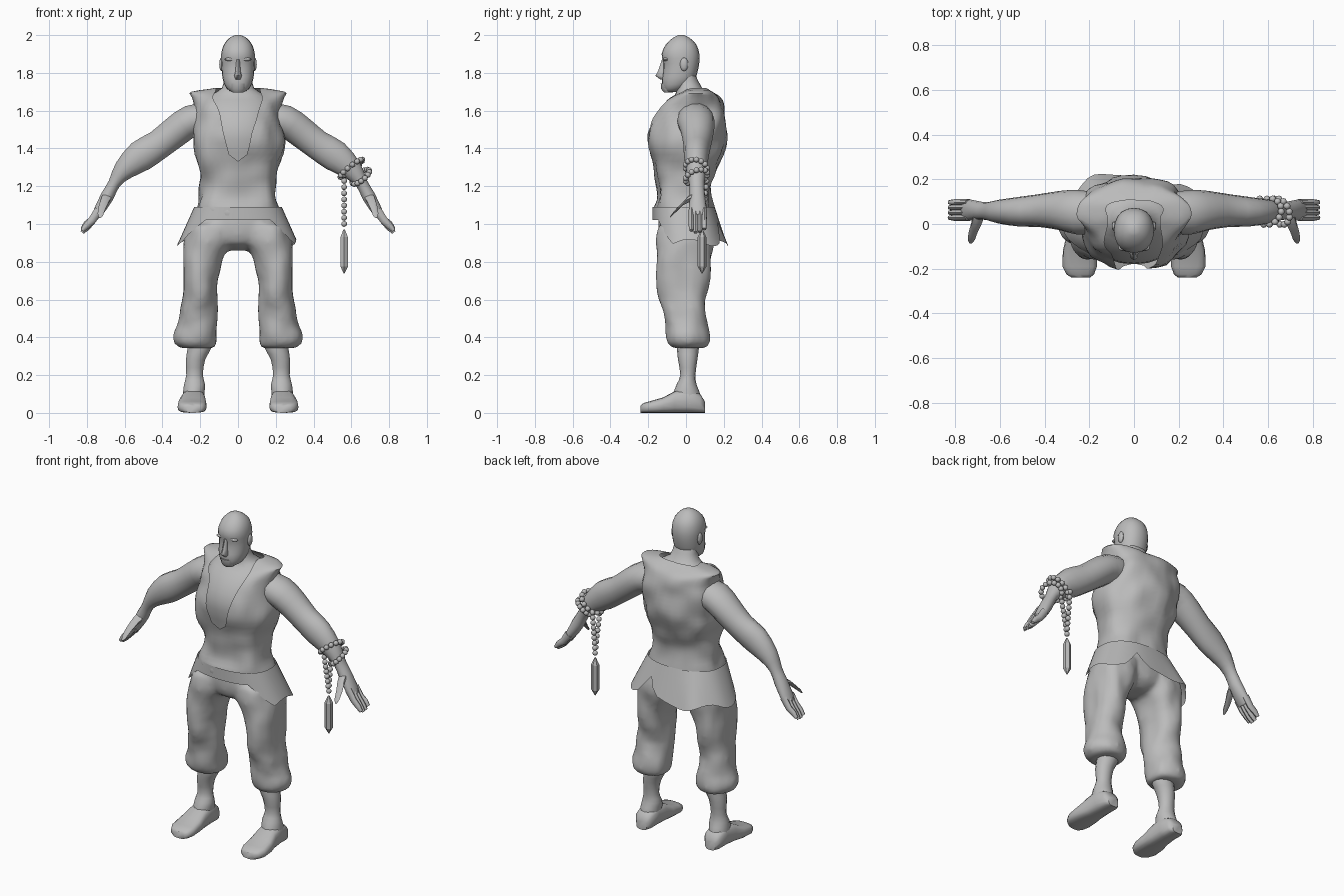
import bpy, bmesh, math
from mathutils import Vector, noise

if "Cube" in bpy.data.objects:
    bpy.data.objects.remove(bpy.data.objects["Cube"])

grey = bpy.data.materials.new("plain grey")
grey.diffuse_color = (0.5, 0.5, 0.5, 1)
grey.use_nodes = True
grey.node_tree.nodes["Principled BSDF"].inputs["Base Color"].default_value = grey.diffuse_color
X, Y, Z = Vector((1, 0, 0)), Vector((0, 1, 0)), Vector((0, 0, 1))


def finish(name, bm, mirror=False, angle=50):
    bmesh.ops.recalc_face_normals(bm, faces=bm.faces[:])
    me = bpy.data.meshes.new(name)
    bm.to_mesh(me)
    bm.free()
    me.materials.append(grey)
    ob = bpy.data.objects.new(name, me)
    bpy.context.collection.objects.link(ob)
    bpy.ops.object.select_all(action='DESELECT')
    ob.select_set(True)
    bpy.context.view_layer.objects.active = ob
    bpy.ops.object.shade_smooth_by_angle(angle=math.radians(angle))
    if mirror:
        ob.modifiers.new("mirror", 'MIRROR').use_mirror_merge = False
    return ob


def smooth_rows(rows, k):
    """Catmull-Rom interpolation of section rows."""
    out = []
    for i in range(len(rows) - 1):
        a, b, c, d = (rows[max(0, min(len(rows) - 1, i + o))] for o in (-1, 0, 1, 2))
        for s in range(k):
            t = s / k
            out.append([0.5 * (2 * q + (r - p) * t + (2 * p - 5 * q + 4 * r - w) * t * t
                        + (3 * q - p - 3 * r + w) * t ** 3) for p, q, r, w in zip(a, b, c, d)])
    return out + [list(rows[-1])]


def power(v, e):
    return math.copysign(abs(v) ** e, v)


def loft(name, rings, n=16, p=2.0, fold=0, cap=True, mirror=False, angle=50, gap=None):
    """Skin rings of (centre, u axis, v axis); gap(ring) leaves an opening at the front."""
    bm, rows = bmesh.new(), []
    for c, u, v in rings:
        a0 = gap((c, u, v)) if gap else 0
        row = []
        for i in range(n + 1 if gap else n):
            a = a0 + (2 * math.pi - 2 * a0) * i / n
            co = c + u * power(math.sin(a), 2 / p) - v * power(math.cos(a), 2 / p)
            if fold:
                co += (co - c).normalized() * fold * noise.noise(Vector((co.x * 11, co.y * 11, co.z * 8)))
            row.append(bm.verts.new(co))
        rows.append(row)
    for a, b in zip(rows, rows[1:]):
        for i in range(n):
            j = i + 1 if gap else (i + 1) % n
            bm.faces.new((a[i], a[j], b[j], b[i]))
    if cap:
        bm.faces.new(rows[0])
        bm.faces.new(rows[-1])
    if gap:
        bmesh.ops.remove_doubles(bm, verts=bm.verts[:], dist=0.0005)
    return finish(name, bm, mirror, angle)


def upright(rows, k=2):
    """Rows of (z, centre x, front y, back y, half width)."""
    return [(Vector((x, (f + b) / 2, z)), X * w, Y * (b - f) / 2)
            for z, x, f, b, w in smooth_rows(rows, k)]


def limb(rows):
    """Rows of (x, y, z, radius across, radius in y)."""
    pts = [Vector(r[:3]) for r in rows]
    out = []
    for i, r in enumerate(rows):
        t = pts[min(i + 1, len(pts) - 1)] - pts[max(i - 1, 0)]
        t.y = 0
        out.append((pts[i], Y.cross(t).normalized() * r[3], Y * r[4]))
    return out


# Head, face and neck
loft("head", upright([
    (1.70, 0, -.112, -.04, .035), (1.72, 0, -.122, 0, .062), (1.76, 0, -.128, .045, .079),
    (1.80, 0, -.122, .06, .085), (1.85, 0, -.120, .07, .088), (1.90, 0, -.129, .071, .089),
    (1.95, 0, -.107, .055, .075), (1.985, 0, -.07, .02, .045), (2.0, 0, -.04, -.01, .014)]), 20, 2.2)
loft("nose", upright([(1.765, 0, -.136, -.10, .014), (1.785, 0, -.162, -.10, .020),
                      (1.81, 0, -.148, -.10, .013), (1.87, 0, -.128, -.10, .010)], 1), 8)
loft("beard", upright([(1.695, 0, -.115, -.07, .03), (1.715, 0, -.132, -.06, .042),
                       (1.745, 0, -.134, -.06, .045)], 1), 10)


def blob(name, pos, size):
    bm = bmesh.new()
    bmesh.ops.create_uvsphere(bm, u_segments=10, v_segments=6, radius=1)
    for v in bm.verts:
        v.co = Vector(pos) + Vector([a * b for a, b in zip(v.co, size)])
    finish(name, bm, True)


blob("ear", (.088, -.01, 1.845), (.012, .022, .036))
blob("brow", (.038, -.106, 1.872), (.034, .016, .010))
loft("neck_and_chest", upright([
    (1.15, 0, -.12, .11, .17), (1.30, 0, -.145, .15, .19), (1.45, 0, -.18, .19, .21),
    (1.55, 0, -.16, .19, .20), (1.63, 0, -.11, .17, .19), (1.68, 0, -.06, .13, .15),
    (1.72, 0, -.05, .085, .085), (1.79, 0, -.05, .05, .07)]), 24, 2.2)


# Sleeveless jacket with an open V at the front
def v_opening(ring):
    z, w = ring[0].z, ring[1].length
    if z < 1.345:
        return 0
    half = .04 + .085 * min(1, (z - 1.345) / .33)
    return math.asin(min(.97, (half / w) ** 1.2))


loft("jacket", upright([
    (1.045, 0, -.165, .145, .23), (1.08, 0, -.168, .14, .222), (1.15, 0, -.155, .13, .205),
    (1.22, 0, -.15, .135, .20), (1.30, 0, -.17, .17, .21), (1.40, 0, -.195, .20, .235),
    (1.48, 0, -.205, .215, .24), (1.56, 0, -.18, .213, .225), (1.62, 0, -.14, .20, .222),
    (1.67, 0, -.085, .175, .235), (1.70, 0, -.03, .14, .24), (1.72, 0, .0, .11, .13)], 3),
    36, 2.4, fold=.024, cap=False, gap=v_opening)

# Flared jacket skirt: short in front, long at sides and back, slit and bulge behind
bm, rows, n = bmesh.new(), [], 48
for s in range(5):
    row = []
    for i in range(n):
        a = 2 * math.pi * i / n
        deg = math.degrees(a)
        side = min(1, max(0, (min(deg, 360 - deg) - 38) / 30))
        slit = .09 * math.exp(-((deg - 157) / 8) ** 2)
        hem = 1.02 - .12 * side + .018 * math.sin(5 * a) * side + slit
        z = 1.09 + (hem - 1.09) * s / 4
        f = max(0, (1.09 - z) / .19)
        w, back = .232 + .085 * f, .152 + .062 * f + .03 * f * math.exp(-((deg - 215) / 16) ** 2)
        ry = (back + .178) / 2
        row.append(bm.verts.new((w * power(math.sin(a), .85),
                                 back - ry - ry * power(math.cos(a), .85), z)))
    rows.append(row)
for a, b in zip(rows, rows[1:]):
    for i in range(n):
        j = (i + 1) % n
        bm.faces.new((a[i], b[i], b[j], a[j]))
finish("jacket_skirt", bm)

# Baggy trousers: hips and legs fused into one skin
hips = loft("trousers", upright([(.86, 0, -.05, .07, .06), (.90, 0, -.13, .125, .17),
                                 (.98, 0, -.148, .135, .225), (1.07, 0, -.14, .12, .20)]), 20)
legs = loft("trouser_legs", upright([
    (1.0, .135, -.14, .13, .13), (.92, .15, -.158, .15, .138), (.86, .172, -.160, .148, .122),
    (.80, .19, -.158, .138, .107), (.70, .197, -.153, .124, .096), (.60, .202, -.14, .108, .090),
    (.50, .217, -.112, .108, .101), (.42, .226, -.11, .130, .117), (.37, .222, -.096, .126, .112),
    (.343, .212, -.065, .095, .085)]), 20, 2.2, fold=.02, mirror=True)
bpy.ops.object.convert(target='MESH')
hips.select_set(True)
bpy.context.view_layer.objects.active = hips
bpy.ops.object.join()
skin = hips.modifiers.new("fuse", 'REMESH')
skin.mode, skin.voxel_size, skin.use_smooth_shade = 'VOXEL', .016, True
relax = hips.modifiers.new("relax", 'SMOOTH')
relax.factor, relax.iterations = .5, 4

# Lower legs and feet
loft("shin", upright([
    (.40, .20, -.05, .07, .07), (.34, .205, -.048, .068, .064), (.28, .225, -.042, .06, .052),
    (.20, .23, -.03, .05, .045), (.15, .23, -.05, .056, .057), (.10, .235, -.068, .075, .058),
    (.05, .237, -.07, .08, .058)]), 14, mirror=True)
foot = [(.10, .235, .035, .06), (.075, .235, .056, .10), (.01, .235, .060, .13),
        (-.06, .238, .066, .115), (-.12, .242, .076, .082), (-.19, .243, .077, .062),
        (-.225, .24, .062, .052), (-.24, .238, .04, .04)]
loft("foot", [(Vector((x, y, h / 2)), X * w, Z * h / 2) for y, x, w, h in foot],
     16, 3.0, mirror=True)

# Arms and hands
loft("arm", limb(smooth_rows([
    (.16, .05, 1.56, .085, .09), (.25, .052, 1.545, .086, .10), (.33, .06, 1.49, .084, .088),
    (.42, .06, 1.42, .080, .074), (.515, .055, 1.36, .085, .066), (.605, .055, 1.285, .058, .053),
    (.655, .057, 1.215, .033, .040), (.69, .06, 1.15, .036, .041), (.73, .062, 1.08, .030, .047),
    (.755, .062, 1.04, .022, .046)], 2)), 14, mirror=True)
for i in range(4):
    y, drop = .028 + .023 * i, (.01, 0, .003, .018)[i]
    loft("finger_%d" % (i + 1), limb([
        (.735, y, 1.075, .024, .014), (.772, y, 1.02, .021, .0145),
        (.803, y, .98 + drop, .018, .014), (.825, y, .955 + drop, .010, .010)]), 8, mirror=True)
loft("thumb", [(Vector(c), X * r, (Y * .5 + Z * .85) * r * 1.25) for c, r in (
    ((.69, .045, 1.15), .026), ((.705, .0, 1.125), .024), ((.72, -.04, 1.085), .020),
    ((.727, -.07, 1.055), .016), ((.73, -.083, 1.04), .008))], 8, mirror=True)

# Prayer beads: two wraps on the forearm and two hanging strands
along = Vector((.62, 0, -.78)).normalized()
across = Y.cross(along)
spots = []
for centre, r, lean in (((.60, .055, 1.295), .074, .012), ((.65, .055, 1.25), .056, -.02)):
    for i in range(14):
        a = 2 * math.pi * i / 14
        spots.append(Vector(centre) + across * r * math.cos(a) + Y * .058 * math.sin(a)
                     + along * lean * math.sin(a))
top, low = 1.26, 1.0
for y in (.035, .112):
    for i in range(9):
        t = i / 8
        spots.append(Vector((.562, y + (.085 - y) * t, top + (low - top) * t)))
bm = bmesh.new()
for s in spots:
    made = bmesh.ops.create_icosphere(bm, subdivisions=2, radius=.0155)
    bmesh.ops.translate(bm, verts=made["verts"], vec=s)
finish("beads", bm)

# Faceted pendant under the beads
loft("pendant", [(Vector((.562, .085, z)), X * r, Y * r) for z, r in (
    (.738, .002), (.775, .023), (.93, .023), (.972, .004))], 6, angle=20)
